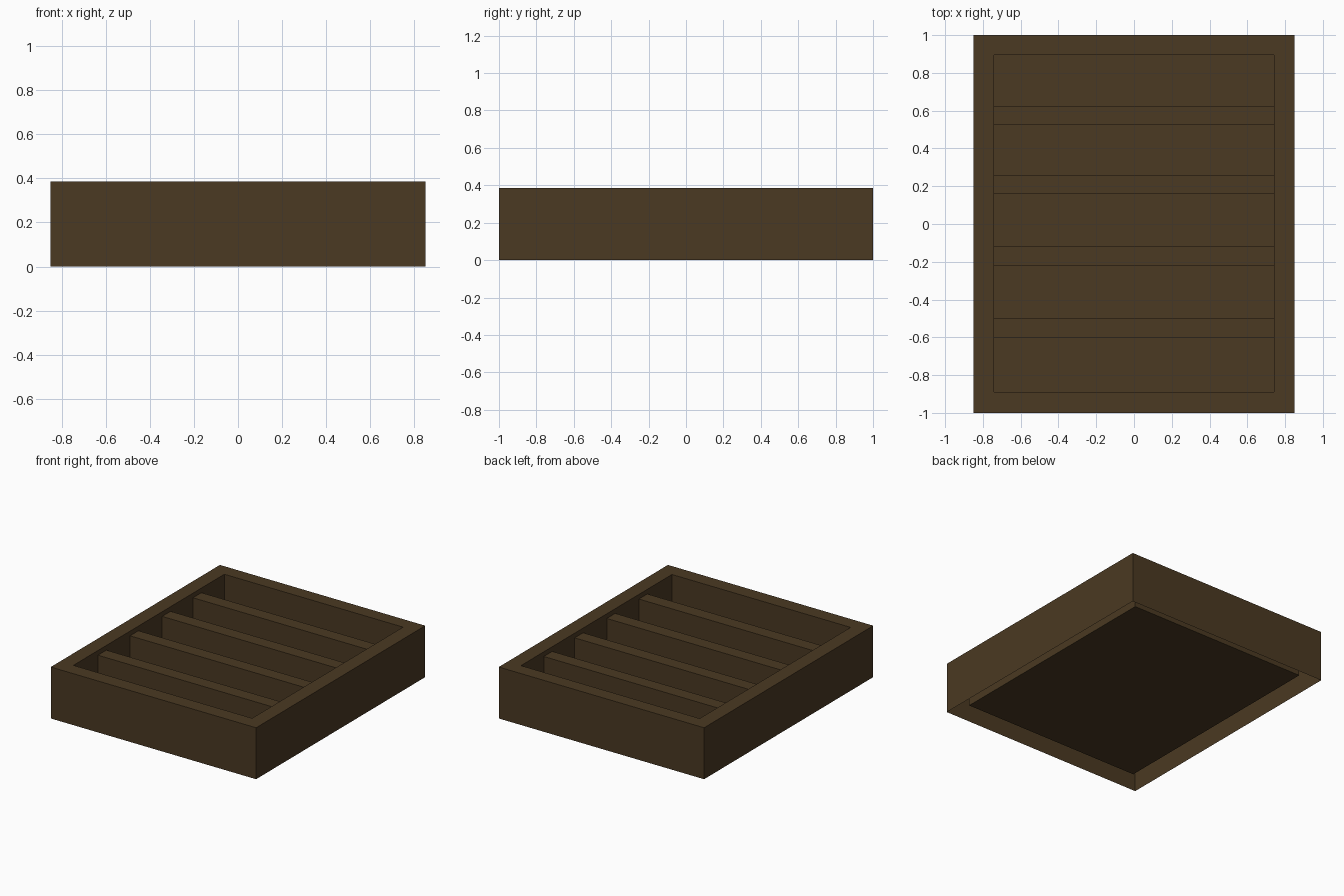
import bpy, bmesh

if "Cube" in bpy.data.objects:
    bpy.data.objects.remove(bpy.data.objects["Cube"])

W, D, H = 0.85, 1.0, 0.385          # half width, half depth, height
IX, IY0, IY1 = 0.74, -0.89, 0.895   # inner opening
FLOOR, SLAT_TOP = 0.045, 0.35

wood = bpy.data.materials.new("dark brown wood")
wood.diffuse_color = (0.069, 0.041, 0.016, 1)
wood.use_nodes = True
wood.node_tree.nodes["Principled BSDF"].inputs["Base Color"].default_value = wood.diffuse_color


def finish(name, bm):
    mesh = bpy.data.meshes.new(name)
    bm.to_mesh(mesh)
    bm.free()
    mesh.materials.append(wood)
    obj = bpy.data.objects.new(name, mesh)
    bpy.context.collection.objects.link(obj)


def ring(bm, x, y0, y1, z):
    return [bm.verts.new(p) for p in
            ((-x, y0, z), (x, y0, z), (x, y1, z), (-x, y1, z))]


# Tray: outer walls, top rim, inner walls and raised floor; underside stays open
bm = bmesh.new()
rings = [ring(bm, W, -D, D, 0), ring(bm, W, -D, D, H),
         ring(bm, IX, IY0, IY1, H), ring(bm, IX, IY0, IY1, FLOOR)]
for a, b in zip(rings, rings[1:]):
    for i in range(4):
        j = (i + 1) % 4
        bm.faces.new((a[i], a[j], b[j], b[i]))
bm.faces.new(rings[-1])
finish("tray", bm)

# Dividers: four slats across the tray, a little below the rim
for n, y in enumerate((-0.55, -0.17, 0.21, 0.575)):
    bm = bmesh.new()
    low = ring(bm, IX, y - 0.05, y + 0.05, FLOOR)
    top = ring(bm, IX, y - 0.05, y + 0.05, SLAT_TOP)
    bm.faces.new(top)
    for i in (0, 2):
        j = (i + 1) % 4
        bm.faces.new((low[i], low[j], top[j], top[i]))
    finish(f"divider_{n + 1}", bm)
